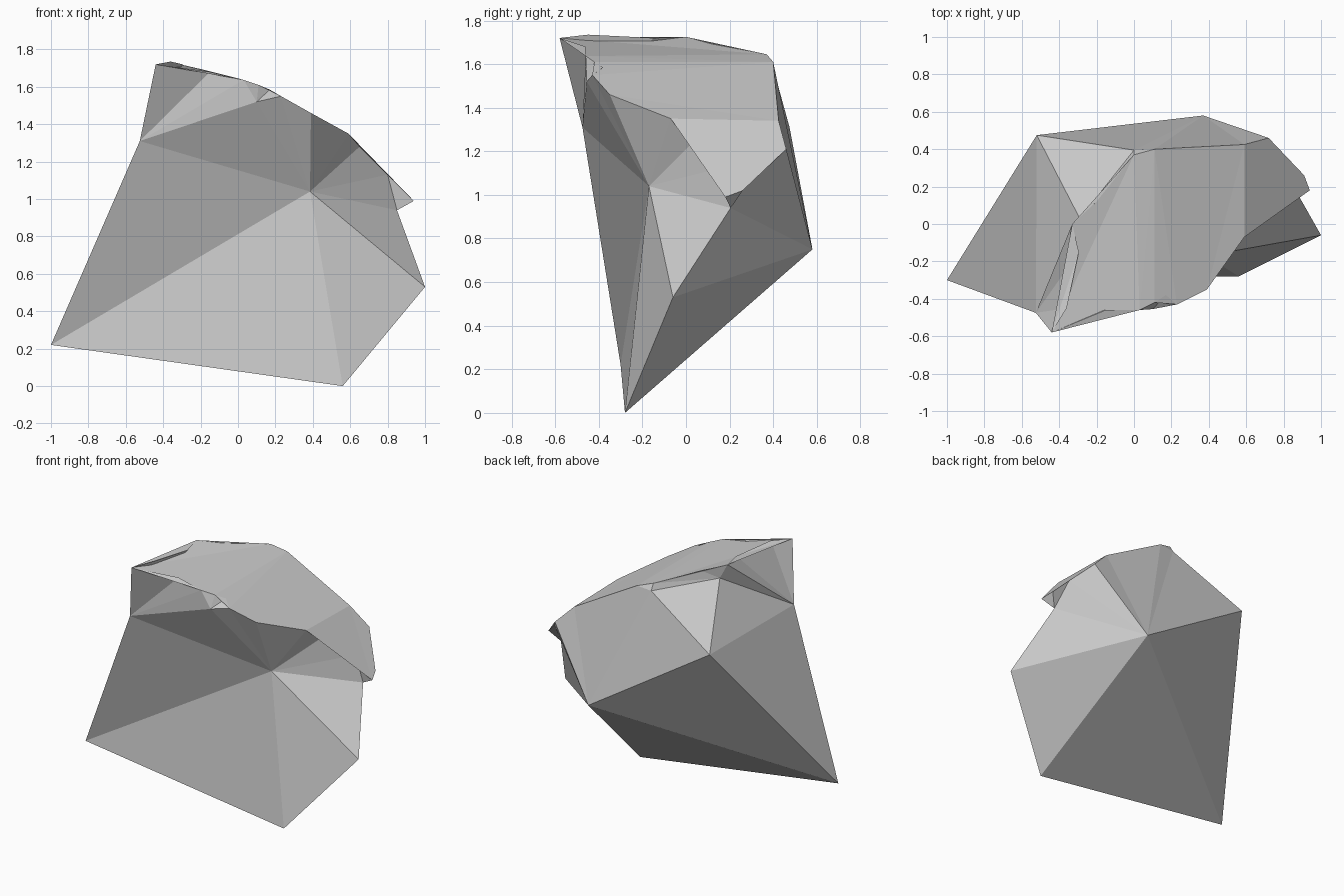
import bpy, bmesh

if "Cube" in bpy.data.objects:
    bpy.data.objects.remove(bpy.data.objects["Cube"])

# Main corners of the boulder
body_pts = {
    'left': (-1, -.30, .22), 'foot': (.56, -.28, 0), 'right': (1, -.06, .53),
    'front': (.385, -.17, 1.04), 'shoulder': (-.525, -.475, 1.31),
    'back': (.37, .58, .75), 'back_left': (-.52, .475, 1.31),
    'ledge_a': (-.29, .03, 1.63), 'ledge_b': (0, .395, 1.60),
    'under_tip': (.85, .205, .94), 'notch': (.10, -.455, 1.52),
}
# Rim of the top slab: front edge (left to right), then tip, back and left edges
front_rim = [(-.44, -.58, 1.72), (-.15, -.46, 1.68), (.03, -.46, 1.637), (.11, -.42, 1.61),
             (.17, -.38, 1.585), (.23, -.43, 1.55), (.39, -.35, 1.46), (.59, -.07, 1.35)]
tip_rim = [(.65, .07, 1.28), (.80, .19, 1.13), (.94, .18, .99), (.91, .26, 1.02),
           (.82, .32, 1.11), (.72, .46, 1.21)]
back_rim = [(.59, .425, 1.34), (.11, .40, 1.61)]
left_rim = [(0, .37, 1.645), (-.20, .12, 1.695), (-.33, 0, 1.725),
            (-.295, -.15, 1.72), (-.36, -.45, 1.735)]

pts = dict(body_pts)
for tag, rim in (('f', front_rim), ('t', tip_rim), ('b', back_rim), ('l', left_rim)):
    pts.update({f'{tag}{i}': p for i, p in enumerate(rim)})


def fan(hub, ring):
    """Triangles from one hub corner to a run of neighbours."""
    r = ring.split()
    return [(hub, a, b) for a, b in zip(r, r[1:])]


def build(name, faces):
    bm = bmesh.new()
    verts = {}
    for f in faces:
        for k in f:
            if k not in verts:
                verts[k] = bm.verts.new(pts[k])
        bm.faces.new([verts[k] for k in f])
    bmesh.ops.triangulate(bm, faces=[f for f in bm.faces if len(f.verts) > 4],
                          ngon_method='EAR_CLIP')
    me = bpy.data.meshes.new(name)
    bm.to_mesh(me)
    bm.free()
    ob = bpy.data.objects.new(name, me)
    bpy.context.collection.objects.link(ob)


# Boulder sides: fans around the prominent corners
build('rock_body',
      fan('front', 'shoulder left foot right under_tip t1 t0 f7 f6 f5 notch shoulder')
      + fan('shoulder', 'notch f2 f1 f0 l4 l3 l2 ledge_a back_left left')
      + fan('back', 'under_tip t4 t5 b0 b1 ledge_b back_left left foot right under_tip'
            .replace('under_tip t4 t5', 'under_tip t4 t5'))[::-1]
      + fan('ledge_a', 'back_left ledge_b l0 l1 l2')[::-1]
      + fan('notch', 'f5 f4 f3 f2')
      + fan('under_tip', 't1 t2 t3 t4')
      + [('ledge_b', 'b1', 'l0')])

# Top slab: three slopes folded across the rock
build('top_slab', [
    'f0 f1 f2 f3 b1 l0 l1 l2 l3 l4'.split(),
    'f3 f4 f5 f6 f7 b0 b1'.split(),
    'f7 t0 t1 t2 t3 t4 t5 b0'.split()])

# Consistent outward normals on both parts
for ob in bpy.context.collection.objects:
    bm = bmesh.new()
    bm.from_mesh(ob.data)
    if ob.name == 'rock_body':
        bmesh.ops.recalc_face_normals(bm, faces=bm.faces)
    else:
        for f in bm.faces:
            f.normal_update()
            if f.normal.z < 0:
                f.normal_flip()
    bm.to_mesh(ob.data)
    bm.free()
